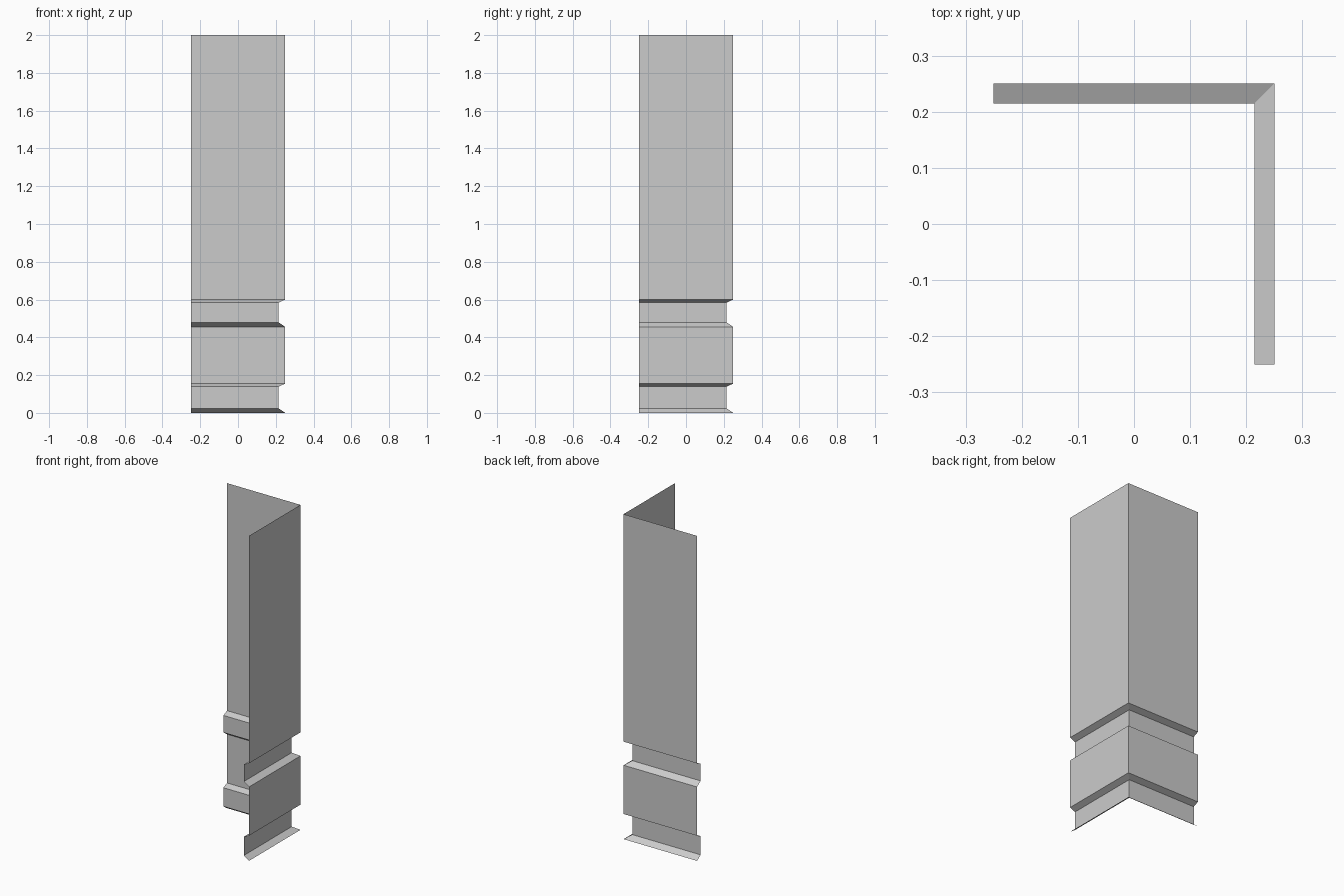
import bpy, bmesh

if "Cube" in bpy.data.objects:
    bpy.data.objects.remove(bpy.data.objects["Cube"])

HALF = 0.25      # half width of the corner panel
GROOVE = 0.035   # depth of the recessed bands

# Wall profile from bottom to top: (inward offset, height)
profile = [(0, 0)]
for base, ledge in ((0.0, 0.155), (0.455, 0.60)):
    if base:
        profile.append((0, base))
    profile += [(GROOVE, base + 0.024), (GROOVE, ledge - 0.016), (0, ledge)]
profile.append((0, 2.0))

# Sweep the profile along the L-shaped plan with a mitred corner
bm = bmesh.new()
rows = []
for d, z in profile:
    e = HALF - d
    rows.append([bm.verts.new((x, y, z)) for x, y in
                 ((e, -HALF), (e, e), (-HALF, e))])
for low, high in zip(rows, rows[1:]):
    for i in range(2):
        bm.faces.new((low[i], low[i + 1], high[i + 1], high[i]))

mesh = bpy.data.meshes.new("corner_wall_trim")
bm.to_mesh(mesh)
bm.free()
bpy.context.collection.objects.link(bpy.data.objects.new("corner_wall_trim", mesh))
